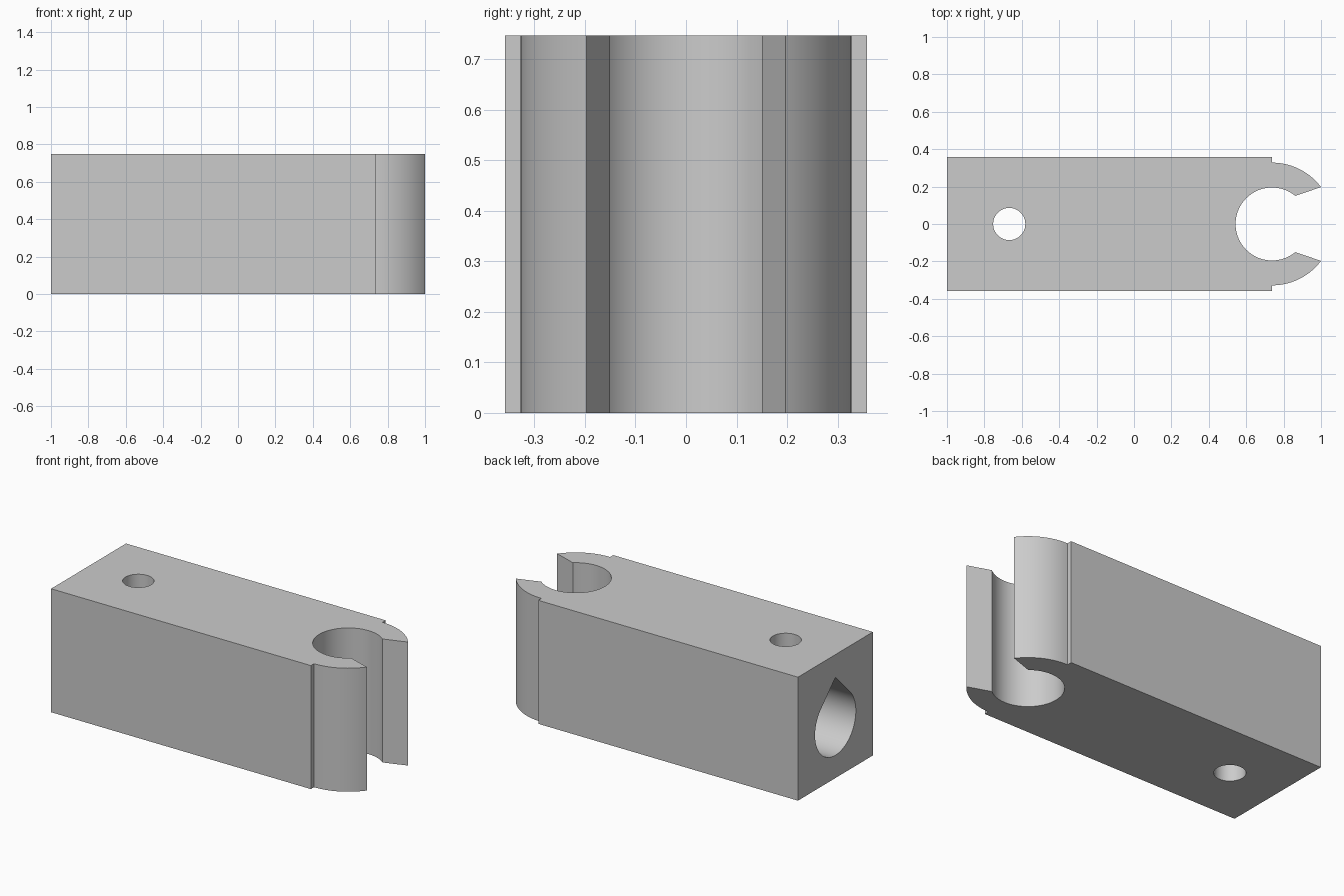
import bpy, bmesh
from math import radians, sin, cos, sqrt

default = bpy.data.objects.get("Cube")
if default:
    bpy.data.objects.remove(default, do_unlink=True)

HEIGHT, HALF_WIDTH = 0.747, 0.358
CLIP_X, CLIP_INNER, CLIP_OUTER = 0.738, 0.195, 0.328
BORE_R, BORE_Z, BORE_DEPTH = 0.195, 0.333, 0.67
PIN_X, PIN_R = -0.667, 0.086

grey = bpy.data.materials.new("plain grey")
grey.use_nodes = True
colour = (0.6, 0.6, 0.6, 1)
grey.diffuse_color = colour
grey.node_tree.nodes["Principled BSDF"].inputs["Base Color"].default_value = colour


def arc(cx, cy, r, start, end, steps):
    angles = [radians(start + (end - start) * i / steps) for i in range(steps + 1)]
    return [(cx + r * cos(a), cy + r * sin(a)) for a in angles]


def extrude(name, points, offset):
    """Extrude a closed 3D outline along an offset into a solid."""
    bm = bmesh.new()
    face = bm.faces.new([bm.verts.new(p) for p in points])
    top = bmesh.ops.extrude_face_region(bm, geom=[face], use_keep_orig=True)
    moved = [g for g in top["geom"] if isinstance(g, bmesh.types.BMVert)]
    bmesh.ops.translate(bm, verts=moved, vec=offset)
    bmesh.ops.recalc_face_normals(bm, faces=bm.faces)
    mesh = bpy.data.meshes.new(name)
    bm.to_mesh(mesh)
    bm.free()
    mesh.materials.append(grey)
    obj = bpy.data.objects.new(name, mesh)
    bpy.context.collection.objects.link(obj)
    return obj


# Block with two curved clip jaws: one outline, jaws mirrored across y
jaw = arc(CLIP_X, 0, CLIP_OUTER, 90, 37, 20)
socket = arc(CLIP_X, 0, CLIP_INNER, 50.4, 309.6, 72)
outline = [(-1, -HALF_WIDTH), (-1, HALF_WIDTH), (CLIP_X, HALF_WIDTH)]
outline += jaw + socket + [(x, -y) for x, y in reversed(jaw)]
outline.append((CLIP_X, -HALF_WIDTH))
block = extrude("clip_block", [(x, y, 0) for x, y in outline], (0, 0, HEIGHT))

# Teardrop rod bore, blind from the left end
drop = arc(0, BORE_Z, BORE_R, 135, 405, 64) + [(0, BORE_Z + BORE_R * sqrt(2))]
bore = extrude("bore_cutter", [(-1.1, y, z) for y, z in drop], (BORE_DEPTH + 0.1, 0, 0))

# Vertical pin hole crossing the bore
ring = arc(PIN_X, 0, PIN_R, 0, 360, 48)[:-1]
pin = extrude("pin_hole_cutter", [(x, y, -0.1) for x, y in ring], (0, 0, HEIGHT + 0.2))

bpy.ops.object.select_all(action="DESELECT")
block.select_set(True)
bpy.context.view_layer.objects.active = block
for cutter in (bore, pin):
    cutter.hide_render = True
    mod = block.modifiers.new("cut", "BOOLEAN")
    mod.operation, mod.solver, mod.object = "DIFFERENCE", "EXACT", cutter
    bpy.ops.object.modifier_apply(modifier=mod.name)
    bpy.data.objects.remove(cutter, do_unlink=True)
bpy.ops.object.shade_smooth_by_angle(angle=radians(30))
